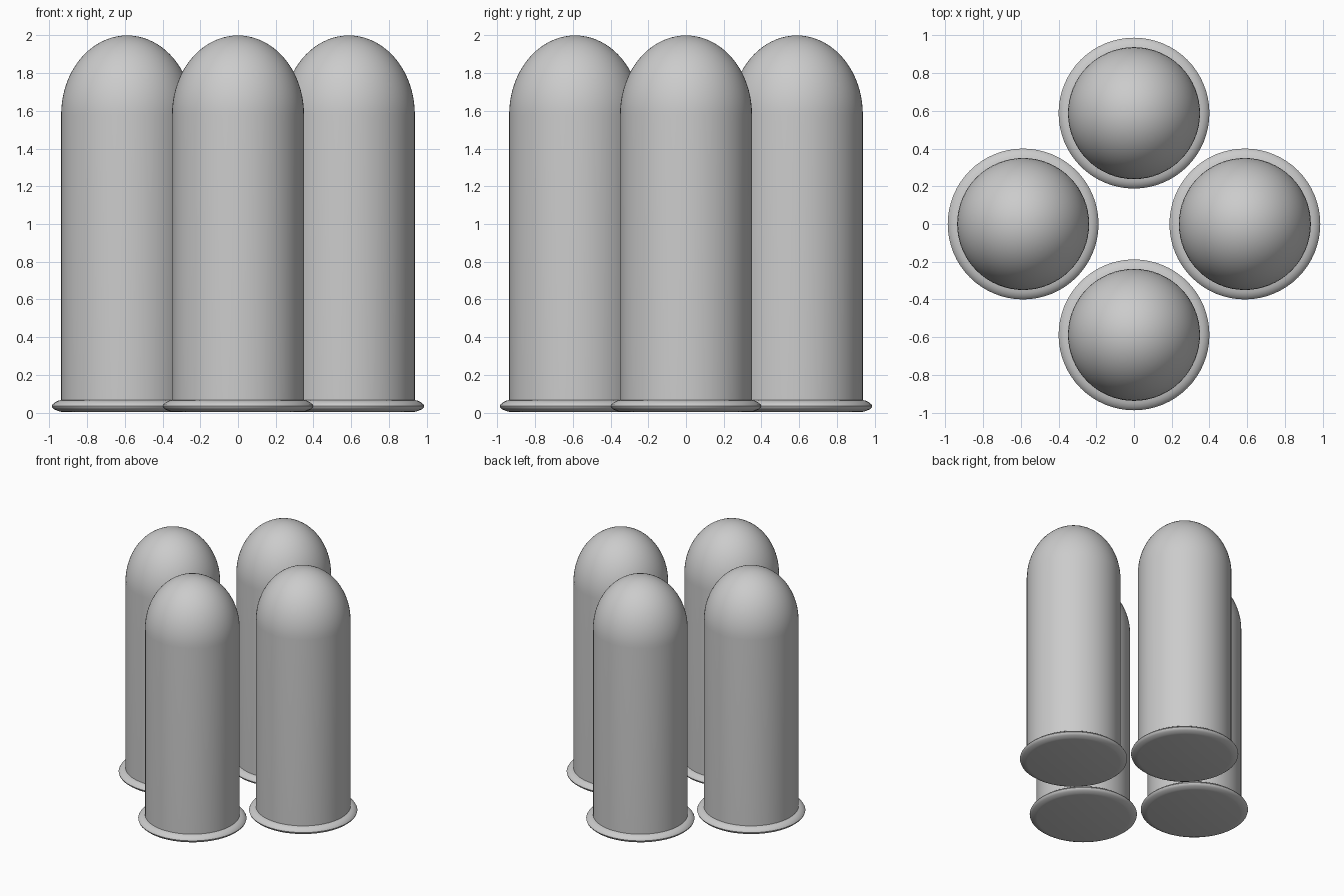
import bpy, bmesh, math

if "Cube" in bpy.data.objects:
    bpy.data.objects.remove(bpy.data.objects["Cube"])

RADIUS, DOME_BASE, DOME_HEIGHT = 0.35, 1.58, 0.42
OFFSET = 0.588


def lathe(name, profile, location, steps=64):
    """Revolve an (r, z) profile about z."""
    bm = bmesh.new()
    verts = [bm.verts.new((r, 0, z)) for r, z in profile]
    edges = [bm.edges.new(pair) for pair in zip(verts, verts[1:])]
    bmesh.ops.spin(bm, geom=verts + edges, cent=(0, 0, 0), axis=(0, 0, 1),
                   angle=math.tau, steps=steps, use_duplicate=False)
    bmesh.ops.remove_doubles(bm, verts=bm.verts, dist=1e-5)
    bmesh.ops.recalc_face_normals(bm, faces=bm.faces)
    mesh = bpy.data.meshes.new(name)
    bm.to_mesh(mesh)
    bm.free()
    obj = bpy.data.objects.new(name, mesh)
    obj.location = location
    bpy.context.collection.objects.link(obj)
    bpy.ops.object.select_all(action='DESELECT')
    obj.select_set(True)
    bpy.context.view_layer.objects.active = obj
    bpy.ops.object.shade_smooth_by_angle(angle=math.radians(40))
    return obj


# Flat base, rounded flange, straight wall
profile = [(0, 0.003), (0.345, 0.003), (0.36, 0.006), (0.385, 0.016),
           (0.397, 0.026), (0.40, 0.035), (0.395, 0.044), (0.38, 0.056),
           (0.365, 0.063), (RADIUS, 0.066)]
# Elliptical dome
for i in range(21):
    a = math.pi / 2 * i / 20
    r = 0 if i == 20 else RADIUS * math.cos(a)
    profile.append((r, DOME_BASE + DOME_HEIGHT * math.sin(a)))

# Four domed cylinders in a ring
for side, x, y in (("right", 1, 0), ("back", 0, 1), ("left", -1, 0), ("front", 0, -1)):
    lathe(f"domed_cylinder_{side}", profile, (x * OFFSET, y * OFFSET, 0))
